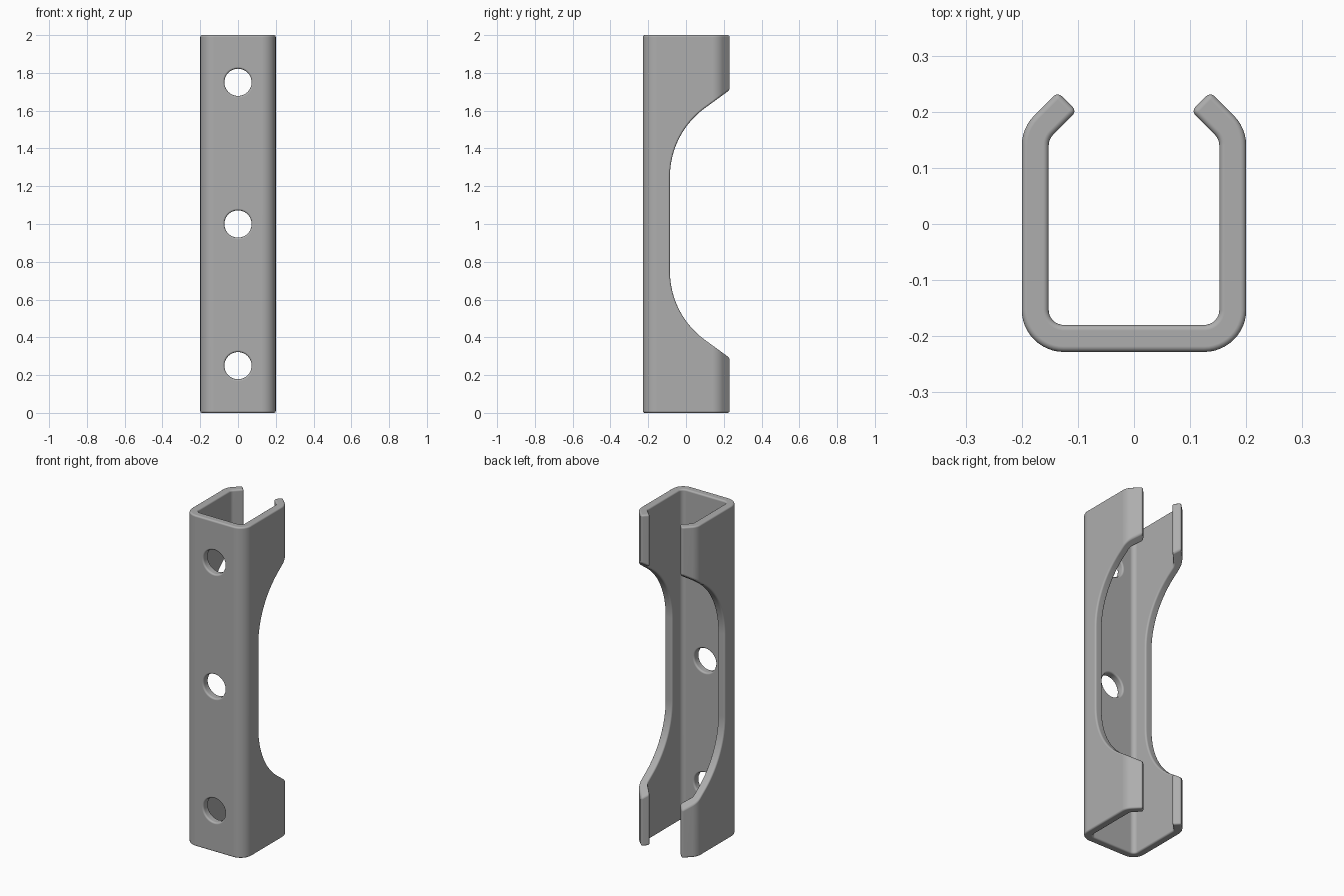
import bpy, bmesh, math
from mathutils import Matrix, Vector

cube = bpy.data.objects.get("Cube")
if cube:
    bpy.data.objects.remove(cube, do_unlink=True)

WALL = 0.048      # sheet thickness
HALF_W = 0.2      # half of the outer width
FRONT = -0.228    # outer front plane
R_OUT = 0.075     # outer bend radius
BEND_Y = 0.14     # where the lips start to turn in
LIP = 0.042       # straight length of each lip

grey = bpy.data.materials.new("plain grey")
grey.use_nodes = True
colour = (0.42, 0.42, 0.42, 1)
grey.diffuse_color = colour
grey.node_tree.nodes["Principled BSDF"].inputs["Base Color"].default_value = colour


def arc(cx, cy, r, start, end, steps):
    angles = [math.radians(start + (end - start) * i / steps) for i in range(steps + 1)]
    return [(cx + r * math.cos(a), cy + r * math.sin(a)) for a in angles]


def prism(name, points, to_3d, direction):
    """Extrude a closed 2D outline along a direction."""
    bm = bmesh.new()
    face = bm.faces.new([bm.verts.new(to_3d(*p)) for p in points])
    new = bmesh.ops.extrude_face_region(bm, geom=[face])["geom"]
    bmesh.ops.translate(bm, vec=Vector(direction),
                        verts=[g for g in new if isinstance(g, bmesh.types.BMVert)])
    bmesh.ops.recalc_face_normals(bm, faces=bm.faces)
    mesh = bpy.data.meshes.new(name)
    bm.to_mesh(mesh)
    bm.free()
    obj = bpy.data.objects.new(name, mesh)
    bpy.context.collection.objects.link(obj)
    return obj


def half_outline(r):
    """One side of the bent strip at bend radius r, from front centre to lip tip."""
    cx = HALF_W - R_OUT
    pts = arc(cx, FRONT + R_OUT, r, -90, 0, 12)
    pts += arc(cx, BEND_Y, r, 0, 45, 6)
    x, y = pts[-1]
    step = LIP * math.sqrt(0.5) * math.sqrt(2)
    return pts + [(x - step, y + step)]


# Channel body: mirrored bent strip with inward lips
outer = half_outline(R_OUT)
inner = half_outline(R_OUT - WALL)
half = outer + inner[::-1]
n = len(outer)
flip = lambda pts: [(-x, y) for x, y in pts]
outline = outer + inner[::-1] + flip(inner) + flip(outer)[::-1]
channel = prism("channel", outline, lambda x, y: (x, y, 0), (0, 0, 2))
channel.data.materials.append(grey)

# Scoop cutter: rounded opening through both side walls
SCOOP_Y, R_SCOOP, TURN = -0.085, 0.45, 54
upper = arc(SCOOP_Y + R_SCOOP, 1.25, R_SCOOP, 180, 180 - TURN, 24)
y, z = upper[-1]
reach = 0.3
upper.append((y + reach, z + reach / math.tan(math.radians(TURN))))
lower = [(y, 2 - z) for y, z in upper]
scoop = prism("scoop_cutter", lower[::-1] + upper, lambda y, z: (-0.5, y, z), (1, 0, 0))

# Screw hole cutters through the front wall
cutters = [scoop]
for z in (0.25, 1.0, 1.75):
    cutters.append(prism("hole_cutter", arc(0, z, 0.072, 0, 352.5, 47),
                         lambda x, z: (x, -0.4, z), (0, 0.3, 0)))

bpy.ops.object.select_all(action='DESELECT')
bpy.context.view_layer.objects.active = channel
channel.select_set(True)
for cutter in cutters:
    mod = channel.modifiers.new("cut", 'BOOLEAN')
    mod.operation, mod.solver, mod.object = 'DIFFERENCE', 'EXACT', cutter
    bpy.ops.object.modifier_apply(modifier=mod.name)
    bpy.data.objects.remove(cutter, do_unlink=True)

# Softened edges all round
bevel = channel.modifiers.new("soft_edges", 'BEVEL')
bevel.width, bevel.segments = 0.01, 4
bevel.limit_method, bevel.angle_limit = 'ANGLE', math.radians(40)
bevel.use_clamp_overlap = False
bpy.ops.object.modifier_apply(modifier=bevel.name)
bpy.ops.object.shade_smooth_by_angle(angle=math.radians(35))
channel.modifiers.new("even_shading", 'WEIGHTED_NORMAL').keep_sharp = True
